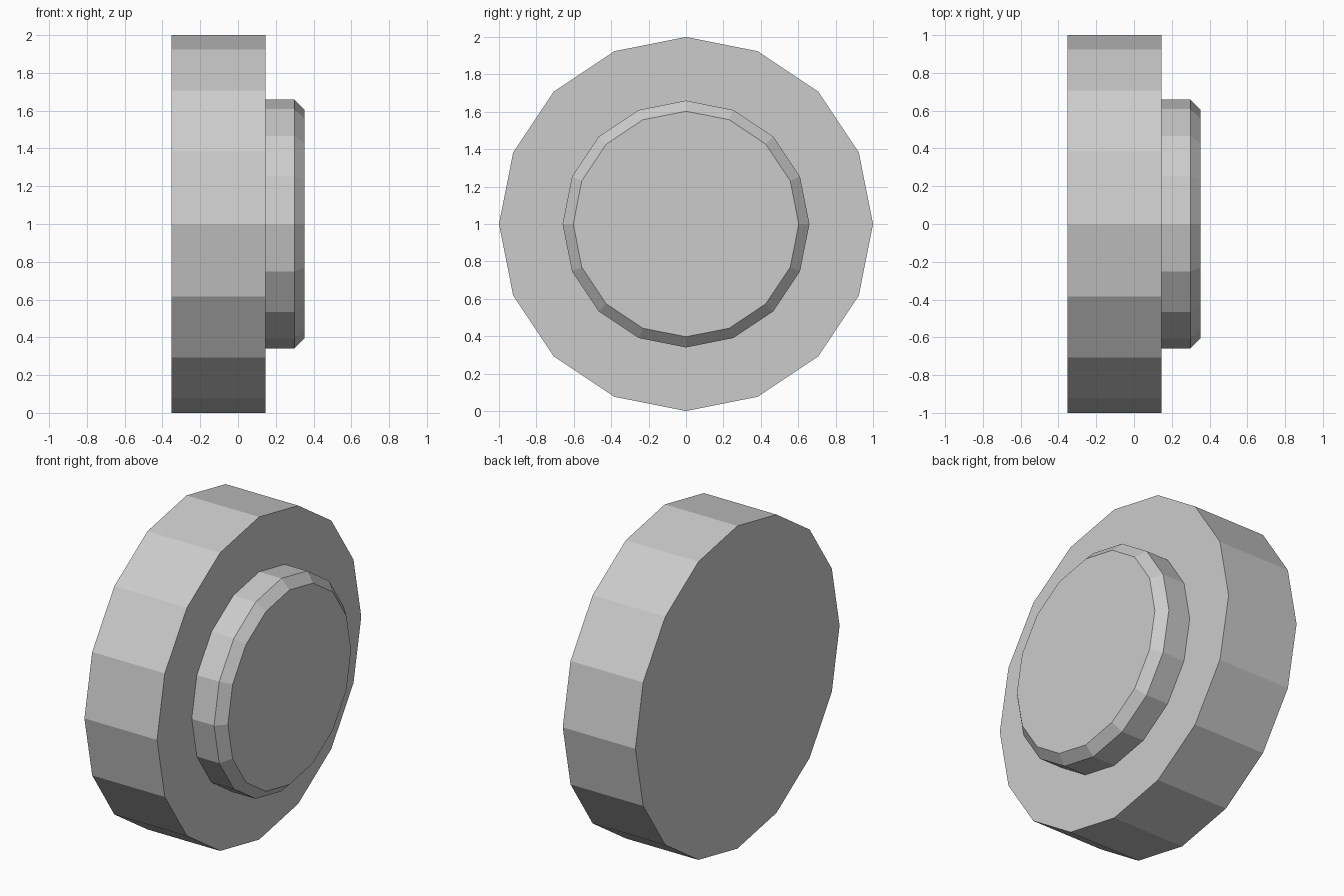
import bpy
import bmesh
from math import sin, cos, tau

if "Cube" in bpy.data.objects:
    bpy.data.objects.remove(bpy.data.objects["Cube"])

SIDES = 16
CENTRE_Z = 1.0


def lathe_x(name, profile):
    """Closed flat-shaded solid turned about the x axis from (x, radius) points."""
    bm = bmesh.new()
    rings = [[bm.verts.new((x, r * sin(tau * i / SIDES), r * cos(tau * i / SIDES)))
              for i in range(SIDES)] for x, r in profile]
    for a, b in zip(rings, rings[1:]):
        for i in range(SIDES):
            j = (i + 1) % SIDES
            bm.faces.new((a[i], a[j], b[j], b[i]))
    bm.faces.new(rings[0])
    bm.faces.new(rings[-1])
    bmesh.ops.recalc_face_normals(bm, faces=bm.faces)
    mesh = bpy.data.meshes.new(name)
    bm.to_mesh(mesh)
    bm.free()
    obj = bpy.data.objects.new(name, mesh)
    obj.location.z = CENTRE_Z
    bpy.context.collection.objects.link(obj)
    return obj


# Wheel: wide tyre stepping in to a raised hub with a chamfered rim
lathe_x("wheel", [
    (-0.353, 1.0), (0.145, 1.0),      # tyre tread
    (0.145, 0.66), (0.298, 0.66),     # step and hub side
    (0.353, 0.603),                   # hub chamfer
])
